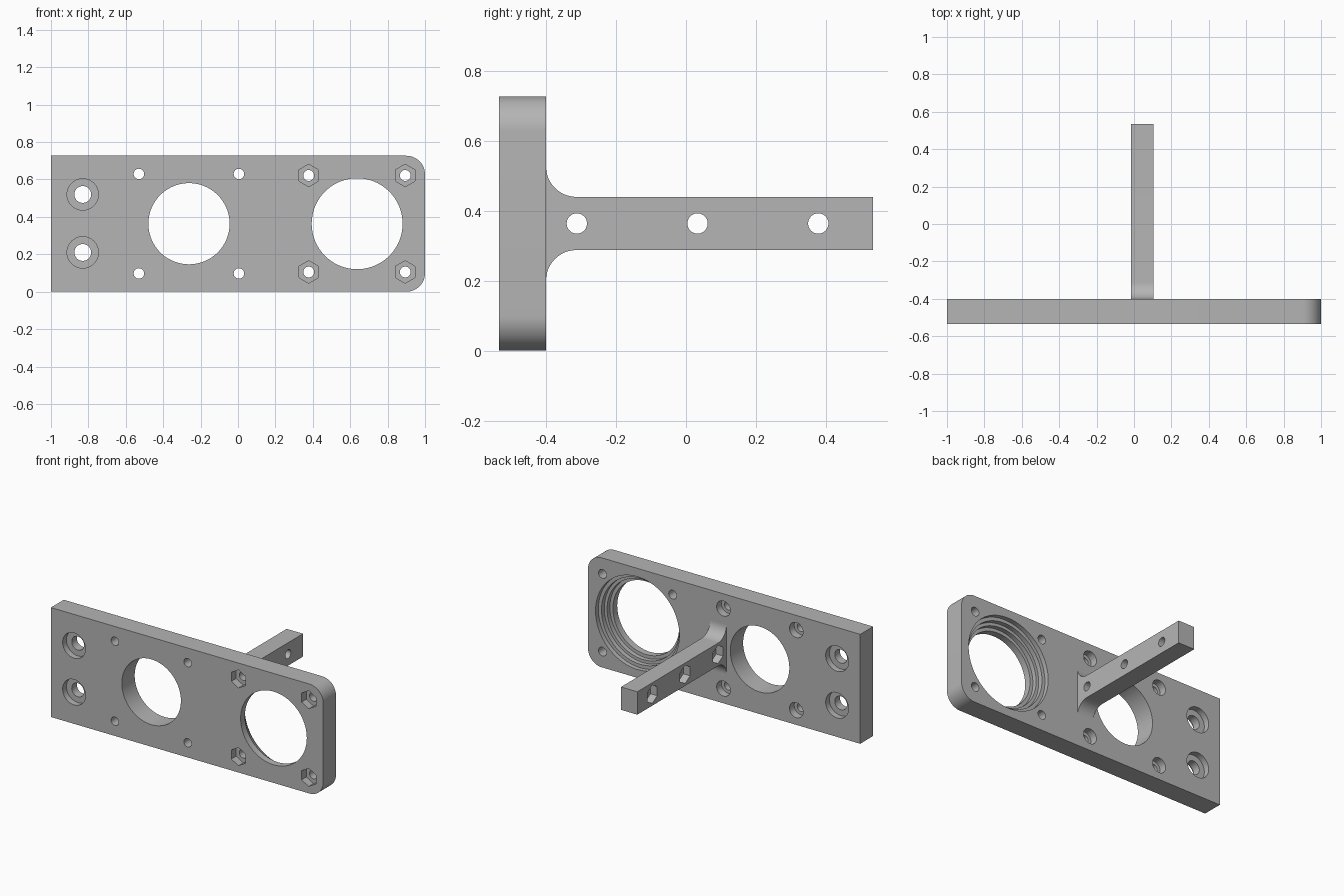
import bpy, bmesh, math
from mathutils import Matrix, Vector

cube = bpy.data.objects.get("Cube")
if cube:
    bpy.data.objects.remove(cube, do_unlink=True)

grey = bpy.data.materials.new("plain_grey")
grey.use_nodes = True
colour = (0.46, 0.46, 0.46, 1)
grey.diffuse_color = colour
grey.node_tree.nodes["Principled BSDF"].inputs["Base Color"].default_value = colour

FRONT, BACK, END = -0.535, -0.4, 0.535
MID = 0.3635


def arc(cx, cy, r, start, stop, n=16):
    """Points on an arc, angles in degrees."""
    angles = [math.radians(start + (stop - start) * i / n) for i in range(n + 1)]
    return [(cx + r * math.cos(a), cy + r * math.sin(a)) for a in angles]


def extrude(name, points, to_3d, depth):
    """Solid made by sweeping a flat outline along a vector."""
    bm = bmesh.new()
    face = bm.faces.new([bm.verts.new(to_3d(p)) for p in points])
    swept = bmesh.ops.extrude_face_region(bm, geom=[face])["geom"]
    verts = [v for v in swept if isinstance(v, bmesh.types.BMVert)]
    bmesh.ops.translate(bm, vec=depth, verts=verts)
    bmesh.ops.recalc_face_normals(bm, faces=bm.faces)
    mesh = bpy.data.meshes.new(name)
    bm.to_mesh(mesh)
    bm.free()
    mesh.materials.append(grey)
    obj = bpy.data.objects.new(name, mesh)
    bpy.context.collection.objects.link(obj)
    return obj


def drill(target, start, end, radius, sides=48):
    """Cut a round or hexagonal hole between two points."""
    start, end = Vector(start), Vector(end)
    axis = end - start
    bm = bmesh.new()
    bmesh.ops.create_cone(bm, cap_ends=True, segments=sides, radius1=radius,
                          radius2=radius, depth=axis.length)
    # cone vertices start on local y, so keep that direction upright
    up = Vector((0, 0, 1))
    z = axis.normalized()
    rot = Matrix((up.cross(z), up, z)).transposed().to_4x4()
    bm.transform(Matrix.Translation((start + end) / 2) @ rot)
    mesh = bpy.data.meshes.new("cutter")
    bm.to_mesh(mesh)
    bm.free()
    mesh.materials.append(grey)
    cutter = bpy.data.objects.new("cutter", mesh)
    cutter.hide_render = True
    bpy.context.collection.objects.link(cutter)
    mod = target.modifiers.new("hole", "BOOLEAN")
    mod.operation, mod.solver, mod.object = "DIFFERENCE", "EXACT", cutter
    bpy.context.view_layer.objects.active = target
    bpy.ops.object.modifier_apply(modifier=mod.name)
    bpy.data.objects.remove(cutter, do_unlink=True)


def bore(x, z, radius, y0=FRONT - 0.05, y1=BACK + 0.05, sides=48):
    drill(plate, (x, y0, z), (x, y1, z), radius, sides)


# Mounting plate, rounded at one end
H, R = 0.727, 0.1
outline = [(-1, 0)] + arc(1 - R, R, R, -90, 0) + arc(1 - R, H - R, R, 0, 90) + [(-1, H)]
plate = extrude("mounting_plate", outline, lambda p: (p[0], FRONT, p[1]),
                (0, BACK - FRONT, 0))

# Plain large opening
bore(-0.262, MID, 0.217, sides=96)

# Stepped bearing seat, open to the back
bore(0.637, MID, 0.243, sides=96)
for r, depth in ((0.265, 0.09), (0.285, 0.06), (0.308, 0.03)):
    bore(0.637, MID, r, y0=BACK - depth, sides=96)

# Screw holes recessed on both sides
for z in (0.52, 0.21):
    bore(-0.83, z, 0.045)
    bore(-0.83, z, 0.084, y1=FRONT + 0.04)
    bore(-0.83, z, 0.084, y0=BACK - 0.04)

# Small holes with recesses in the back
for x in (-0.53, 0.005):
    for z in (MID - 0.266, MID + 0.266):
        bore(x, z, 0.028)
        bore(x, z, 0.05, y0=BACK - 0.05)

# Bolt holes with hexagonal nut pockets in the front
for x in (0.378, 0.894):
    for z in (MID - 0.258, MID + 0.258):
        bore(x, z, 0.029)
        bore(x, z, 0.06, y1=FRONT + 0.05, sides=6)

# Arm with filleted root, set slightly into the plate
F, HALF, ROOT = 0.087, 0.076, BACK - 0.02
top = [(ROOT, HALF + F)] + arc(BACK + F, HALF + F, F, 180, 270) + [(END, HALF)]
side = top + [(y, -z) for y, z in reversed(top)]
X0, X1 = -0.017, 0.103
arm = extrude("support_arm", side, lambda p: (X0, p[0], MID + p[1]), (X1 - X0, 0, 0))
for y in (-0.312, 0.033, 0.378):
    drill(arm, (X0 - 0.05, y, MID), (X1 + 0.05, y, MID), 0.029)
    drill(arm, (X0 - 0.05, y, MID), (X0 + 0.05, y, MID), 0.06, 6)

# Smooth curved walls, keep edges sharp
for obj in (plate, arm):
    bpy.ops.object.select_all(action="DESELECT")
    obj.select_set(True)
    bpy.context.view_layer.objects.active = obj
    bpy.ops.object.shade_smooth_by_angle(angle=math.radians(30))
